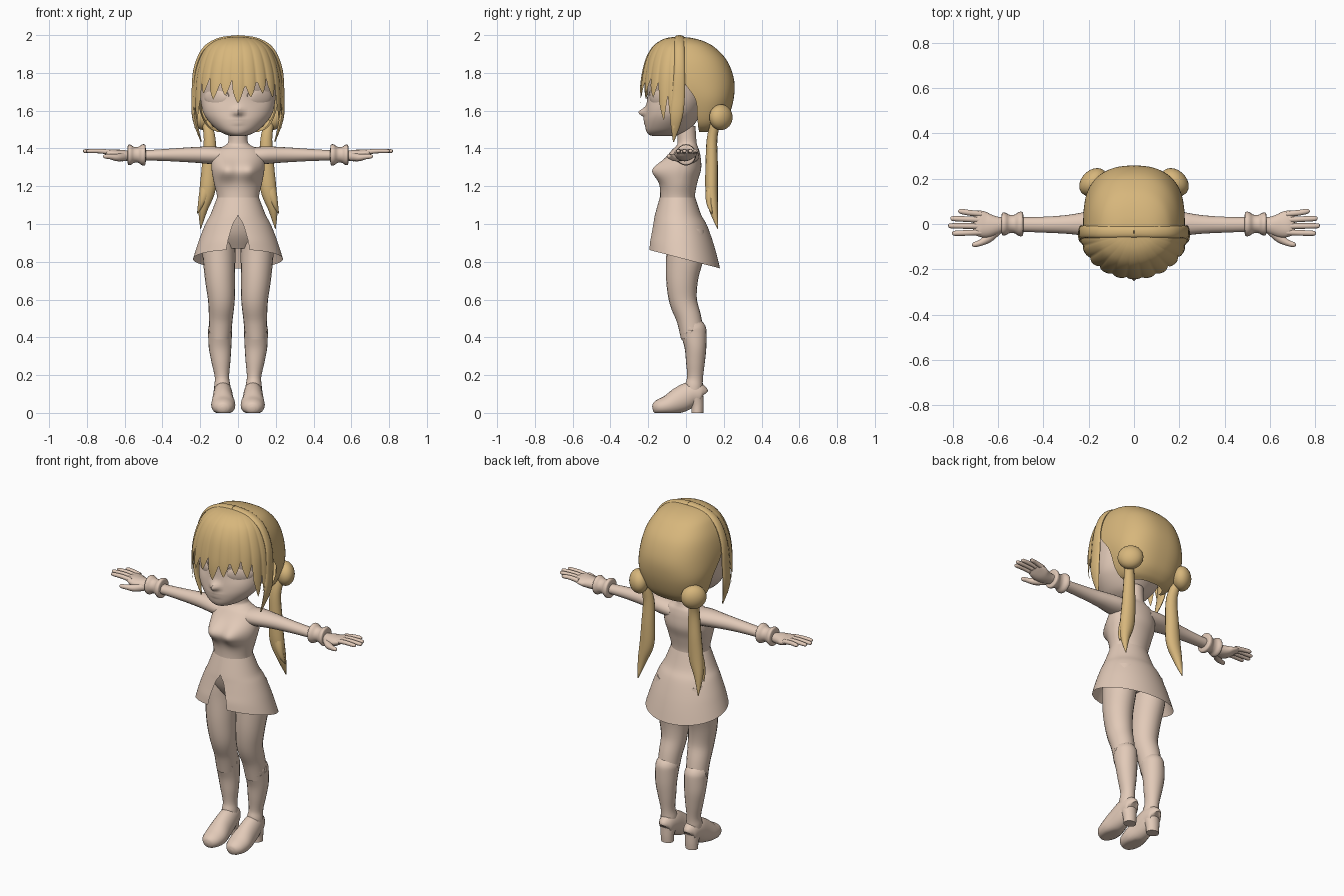
import bpy, bmesh, math
from mathutils import Vector, Matrix

def material(name, col):
    m = bpy.data.materials.new(name)
    m.diffuse_color = (*col, 1)
    return m

SKIN = material("skin", (.76, .59, .48))
HAIR = material("hair", (.68, .47, .2))

def smooth(rows, k=5):
    """Catmull-Rom resampling of rows of numbers."""
    out, n = [], len(rows)
    for i in range(n - 1):
        a, b, c, d = (rows[min(max(j, 0), n - 1)] for j in (i - 1, i, i + 1, i + 2))
        for s in range(k):
            t = s / k
            out.append([.5 * (2*q + (r-p)*t + (2*p-5*q+4*r-w)*t*t + (3*q-p-3*r+w)*t**3)
                        for p, q, r, w in zip(a, b, c, d)])
    return out + [list(rows[-1])]

def finish(name, bm, mat, mirror=False, angle=50):
    me = bpy.data.meshes.new(name)
    bmesh.ops.recalc_face_normals(bm, faces=bm.faces)
    bm.to_mesh(me)
    bm.free()
    ob = bpy.data.objects.new(name, me)
    bpy.context.collection.objects.link(ob)
    me.materials.append(mat)
    if mirror:
        mod = ob.modifiers.new("mirror", 'MIRROR')
        mod.use_mirror_merge = False
    bpy.ops.object.select_all(action='DESELECT')
    bpy.context.view_layer.objects.active = ob
    ob.select_set(True)
    bpy.ops.object.shade_smooth_by_angle(angle=math.radians(angle))
    return ob

def skin_rows(name, rows, mat, closed=True, caps=True, mirror=False, angle=50):
    """Join rows of points into a surface."""
    bm = bmesh.new()
    vs = [[bm.verts.new((p[0], p[1], max(p[2], 0))) for p in r] for r in rows]
    n = len(rows[0])
    for a, b in zip(vs, vs[1:]):
        for i in range(n if closed else n - 1):
            j = (i + 1) % n
            bm.faces.new((a[i], a[j], b[j], b[i]))
    if closed and caps:
        bm.faces.new(vs[0])
        bm.faces.new(vs[-1])
    return finish(name, bm, mat, mirror, angle)

def tube(name, pts, mat, u=(0, 1, 0), n=20, k=5, mirror=True):
    """Elliptical tube along points (x, y, z, radius along u, other radius)."""
    pts = smooth(pts, k)
    cs = [Vector(p[:3]) for p in pts]
    rows = []
    for i, p in enumerate(pts):
        t = (cs[min(i + 1, len(cs) - 1)] - cs[max(i - 1, 0)]).normalized()
        uu = Vector(u)
        uu = (uu - t * uu.dot(t)).normalized()
        v = t.cross(uu)
        rows.append([cs[i] + uu * p[3] * math.cos(a) + v * p[4] * math.sin(a)
                     for a in (2 * math.pi * j / n for j in range(n))])
    return skin_rows(name, rows, mat, mirror=mirror)

def loft(name, table, mat, bump, n=64, k=6):
    """Horizontal ellipses (z, half width, front y, back y) with front bumps."""
    rows = []
    for z, w, yf, yb in smooth(table, k):
        ring = []
        for j in range(n):
            a = 2 * math.pi * j / n
            x, s = w * math.sin(a), -math.cos(a)
            y = (yf + yb) / 2 + (yb - yf) / 2 * s
            if s < 0:
                y -= sum(h * math.exp(-((x-bx)/sx)**2 - ((z-bz)/sz)**2)
                         for bx, bz, sx, sz, h in bump)
            ring.append((x, y, z))
        rows.append(ring)
    return skin_rows(name, rows, mat)

def ball(name, mat, loc, scale, turn, mirror=True):
    bm = bmesh.new()
    M = Matrix.Translation(loc) @ Matrix.Rotation(turn, 4, 'Z') @ Matrix.Diagonal((*scale, 1))
    bmesh.ops.create_uvsphere(bm, u_segments=28, v_segments=16, radius=1, matrix=M)
    return finish(name, bm, mat, mirror)

# Torso with neck and chest
loft("torso", [(1.52, .05, -.05, .05), (1.44, .051, -.045, .055), (1.415, .07, -.05, .06),
     (1.39, .12, -.075, .07), (1.35, .138, -.1, .078), (1.29, .14, -.125, .08),
     (1.22, .128, -.135, .06), (1.13, .11, -.137, .047), (1.05, .132, -.145, .07),
     (.95, .15, -.12, .11), (.87, .1, -.07, .08)], SKIN,
     [(s * .062, 1.285, .06, .055, .06) for s in (-1, 1)])

# Skirt with tilted hem and front slit (z, half width, front, back, slit, tilt)
rows = []
for z, w, yf, yb, gap, tilt in smooth([(1.14, .111, -.139, .049, 0, 0), (1.05, .146, -.164, .08, 0, 0),
        (1.0, .172, -.173, .11, .024, .15), (.93, .2, -.185, .14, .042, .45),
        (.87, .22, -.195, .162, .054, .75), (.812, .238, -.2, .18, .062, 1)], 5):
    a0 = math.asin(max(gap, 0) / w)
    row = []
    for j in range(65):
        a = a0 + (2 * math.pi - 2 * a0) * j / 64
        y = (yf + yb) / 2 - (yb - yf) / 2 * math.cos(a)
        row.append((w * math.sin(a), y, z - .26 * y * tilt))
    rows.append(row)
skin_rows("skirt", rows, SKIN, closed=False)

# Arms, cuffs and hands
tube("arm", [(.06, 0, 1.358, .07, .045), (.14, 0, 1.364, .066, .047), (.22, 0, 1.366, .052, .042),
     (.3, -.002, 1.366, .041, .037), (.4, -.003, 1.365, .035, .031), (.5, -.002, 1.363, .032, .027),
     (.6, 0, 1.362, .03, .025)], SKIN)
tube("cuff", [(.488, 0, 1.366, .034, .034), (.492, 0, 1.366, .052, .054), (.508, 0, 1.366, .053, .055),
     (.528, 0, 1.366, .041, .042), (.55, 0, 1.366, .041, .042), (.568, 0, 1.366, .05, .053),
     (.582, 0, 1.366, .049, .052), (.585, 0, 1.366, .03, .03)], SKIN, k=4)
tube("palm", [(.57, 0, 1.362, .028, .024), (.61, -.006, 1.362, .042, .03), (.65, -.006, 1.366, .055, .028),
     (.685, .004, 1.376, .056, .019), (.708, .006, 1.382, .046, .008)], SKIN)
for i, (y0, y1, tip) in enumerate([(.044, .056, .776), (.018, .024, .81), (-.01, -.008, .82), (-.037, -.041, .803)]):
    tube(f"finger_{i + 1}", [(.675, y0, 1.379, .013, .013), (.73, (y0 + y1) / 2, 1.386, .0125, .012),
         (tip - .012, y1, 1.386, .011, .01), (tip, y1, 1.386, .004, .004)], SKIN, n=12, k=4)
tube("thumb", [(.6, -.025, 1.355, .02, .022), (.64, -.06, 1.352, .021, .02), (.675, -.082, 1.356, .014, .014),
     (.705, -.091, 1.358, .011, .011), (.714, -.092, 1.358, .004, .004)], SKIN, n=14, k=4)

# Legs and boots
tube("leg", [(.085, 0, .96, .1, .08), (.1, 0, .87, .104, .088), (.096, -.02, .72, .086, .08),
     (.088, -.016, .6, .074, .071), (.091, .015, .5, .066, .063), (.095, .036, .4, .063, .057)], SKIN)
tube("boot_shaft", [(.095, .036, .428, .06, .054), (.095, .036, .437, .068, .063), (.095, .04, .425, .069, .063),
     (.095, .05, .35, .058, .06), (.09, .05, .27, .05, .05), (.085, .048, .19, .042, .038),
     (.083, .042, .14, .047, .043), (.08, .04, .08, .045, .044)], SKIN)
tube("boot_foot", [(.08, .09, .09, .02, .03), (.08, .08, .095, .04, .055), (.08, .03, .1, .05, .066),
     (.08, -.03, .07, .056, .068), (.078, -.09, .042, .064, .055), (.078, -.14, .03, .055, .043),
     (.078, -.167, .024, .035, .03), (.078, -.177, .022, .012, .012)], SKIN, u=(1, 0, 0))
tube("boot_heel", [(.08, .052, .08, .042, .044), (.08, .06, .04, .034, .038), (.08, .06, 0, .032, .036)], SKIN)

# Head with nose, lips and eye sockets
loft("head", [(1.465, .03, -.17, -.09), (1.474, .065, -.198, -.03), (1.5, .112, -.213, .02),
     (1.55, .16, -.217, .06), (1.6, .187, -.212, .09), (1.68, .2, -.205, .13), (1.78, .205, -.2, .16),
     (1.88, .175, -.16, .15), (1.95, .09, -.08, .08)], SKIN,
     [(0, 1.592, .022, .022, .04), (0, 1.553, .035, .008, .007), (0, 1.535, .03, .008, .007),
      (.12, 1.672, .06, .045, -.014), (-.12, 1.672, .06, .045, -.014)])
ball("eye", SKIN, (.116, -.146, 1.672), (.075, .022, .051), math.radians(35))
turn = Matrix.Rotation(math.radians(35), 3, 'Z')
rim = [Vector((.116, -.16, 1.672)) + turn @ Vector((.074 * math.cos(a), .012 * math.cos(a) ** 2, .05 * math.sin(a)))
       for a in (math.pi * j / 8 for j in range(9))]
tube("eyelid", [(*p, .006, .004) for p in rim], SKIN, n=8, k=3)

# Back hair shell (z, half width, front edge y, back y)
rows = []
for z, w, y0, yb in smooth([(1.99, .001, -.04, -.03), (1.985, .08, -.04, .03), (1.965, .135, -.04, .1),
        (1.93, .172, -.04, .158), (1.86, .207, -.038, .22), (1.76, .224, -.015, .255),
        (1.66, .217, .05, .252), (1.56, .188, .06, .222), (1.51, .155, .065, .185), (1.488, .11, .07, .15)], 5):
    row = []
    for j in range(41):
        c, s = math.cos(math.pi * j / 40), math.sin(math.pi * j / 40)
        row.append((w * math.copysign(abs(c) ** .8, c), y0 + (yb - y0) * s ** .8, z))
    rows.append(row)
skin_rows("back_hair", rows, HAIR, closed=False)

# Fringe: strands running from the crown to jagged tips (z, half width, depth)
prof = smooth([(1.992, .001, .001), (1.985, .08, .06), (1.965, .13, .105), (1.93, .172, .142), (1.87, .203, .172),
               (1.79, .225, .19), (1.7, .233, .198), (1.6, .233, .19), (1.5, .222, .165), (1.42, .2, .13)], 6)

def profile(z):
    for a, b in zip(prof, prof[1:]):
        if b[0] <= z:
            t = (a[0] - z) / (a[0] - b[0])
            return a[1] + (b[1] - a[1]) * t, a[2] + (b[2] - a[2]) * t
    return prof[-1][1:]

tips = [1.5, 1.55, 1.67, 1.69, 1.67, 1.64, 1.68, 1.66, 1.69, 1.54, 1.5]
cols = []
for j in range(len(tips) * 10 + 1):
    i, p = min(j // 10, len(tips) - 1), (j % 10) / 10
    tooth = abs(2 * p - 1)
    hem = tips[i] + (.13 if tips[i] < 1.6 else .08) * tooth ** 1.3
    a = math.pi * j / (len(tips) * 10)
    col = []
    for s in range(25):
        z = 1.992 - (1.992 - hem) * (s / 24) ** 1.8
        w, d = profile(z)
        g = 1 + .035 * (1 - tooth ** 2) * s / 24
        col.append((w * g * math.cos(a), -.04 - d * g * math.sin(a), z))
    cols.append(col)
skin_rows("fringe", cols, HAIR, closed=False)

# Side locks, buns and hanging tails
tube("side_lock", [(0, -.035, 1.988, .025, .012), (.1, -.035, 1.974, .026, .012), (.178, -.035, 1.925, .026, .012),
     (.224, -.035, 1.82, .028, .012), (.234, -.04, 1.68, .034, .012), (.23, -.052, 1.56, .032, .012),
     (.195, -.066, 1.435, .003, .003)], HAIR, n=14)
ball("hair_bun", HAIR, (.18, .185, 1.565), (.052, .07, .068), math.radians(45))
tube("hair_tail", [(.17, .16, 1.55, .024, .024), (.15, .138, 1.45, .028, .032), (.153, .136, 1.3, .033, .04),
     (.162, .136, 1.18, .033, .043), (.185, .145, 1.08, .024, .026), (.198, .168, .975, .002, .002)], HAIR, n=14)
tube("hair_tail_tip", [(.155, .135, 1.25, .02, .03), (.178, .125, 1.16, .022, .028), (.198, .125, 1.1, .014, .015),
     (.215, .138, 1.055, .002, .002)], HAIR, n=12)
